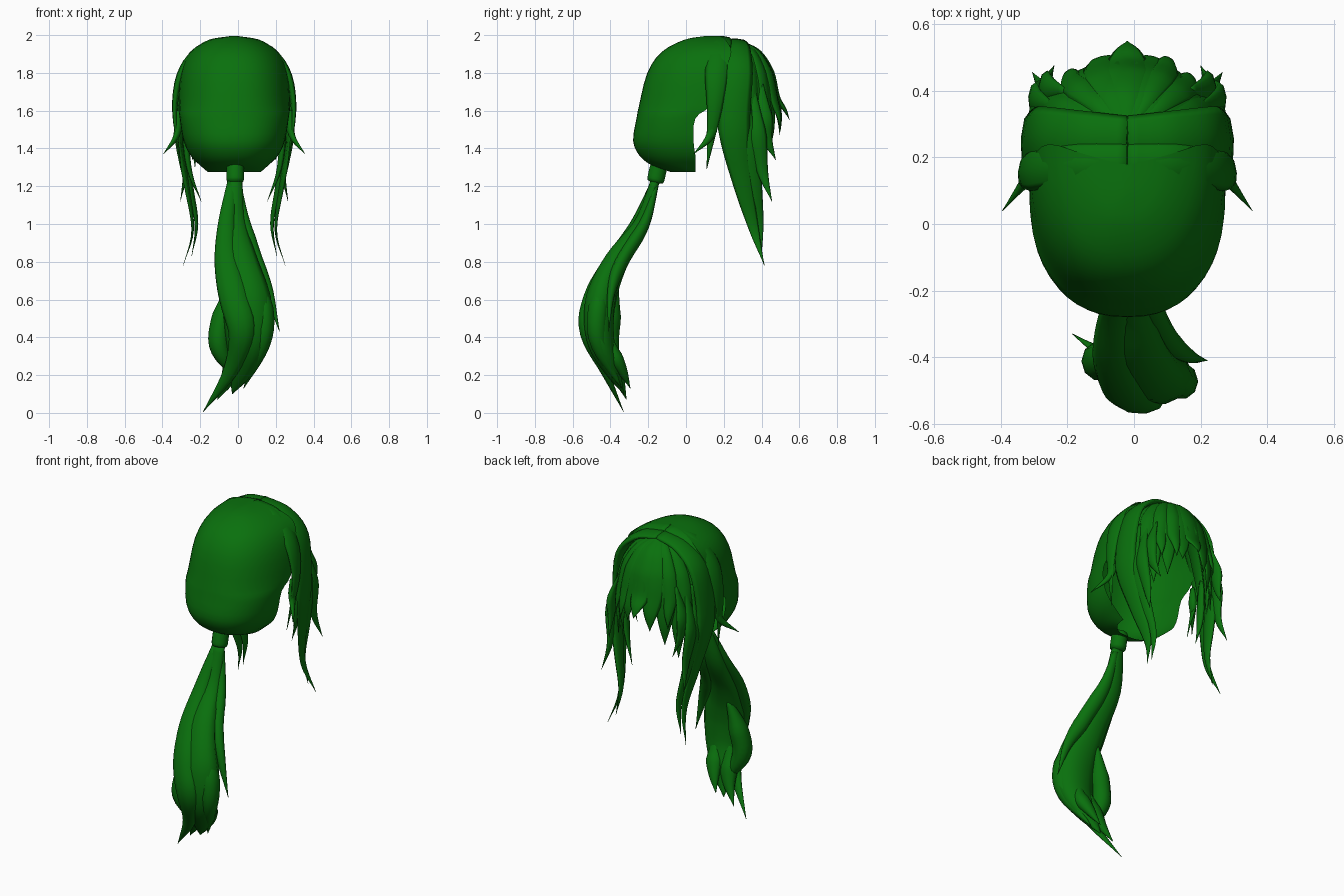
import bpy, bmesh, math
from mathutils import Vector

if "Cube" in bpy.data.objects:
    bpy.data.objects.remove(bpy.data.objects["Cube"])

CX = -0.02                                  # the hair sits slightly off centre
green = bpy.data.materials.new("hair_green")
green.diffuse_color = (0.003, 0.163, 0.004, 1)
green.use_nodes = True
green.node_tree.nodes["Principled BSDF"].inputs["Base Color"].default_value = green.diffuse_color


def finish(name, bm):
    mesh = bpy.data.meshes.new(name)
    bm.to_mesh(mesh)
    bm.free()
    mesh.materials.append(green)
    mesh.shade_smooth()
    ob = bpy.data.objects.new(name, mesh)
    bpy.context.collection.objects.link(ob)


def spline(keys, steps):
    """Catmull-Rom through tuples of any length."""
    ks = [Vector(k) for k in keys]
    ks = [2 * ks[0] - ks[1]] + ks + [2 * ks[-1] - ks[-2]]
    out = []
    for i in range(1, len(ks) - 2):
        a, b, c, d = ks[i - 1:i + 3]
        for s in range(steps):
            t = s / steps
            out.append(0.5 * (2 * b + (c - a) * t + (2 * a - 5 * b + 4 * c - d) * t * t
                              + (3 * b - a - 3 * c + d) * t ** 3))
    return out + [ks[-2]]


def strand(name, keys, width, thick, outward, root=.5, full=.35, taper=.55, power=1.2, sides=8):
    """Lock along keys: swells from root size to full, then tapers to a point."""
    pts = spline(keys, 5)
    last = len(pts) - 1
    bm = bmesh.new()
    rings = []
    for i, p in enumerate(pts):
        t = i / last
        size = min(1, root + (1 - root) * t / full)
        size *= 1 - max(0, (t - taper) / (1 - taper)) ** power
        w, h = max(width * size, .001), max(thick * size, .001)
        tangent = (pts[min(i + 1, last)] - pts[max(i - 1, 0)]).normalized()
        side = tangent.cross(outward(p)).normalized()
        normal = side.cross(tangent)
        rings.append([bm.verts.new(p + side * w * math.cos(a) + normal * h * math.sin(a))
                      for a in (math.tau * k / sides for k in range(sides))])
    for lo, hi in zip(rings, rings[1:]):
        for k in range(sides):
            n = (k + 1) % sides
            bm.faces.new((lo[k], lo[n], hi[n], hi[k]))
    bm.faces.new(rings[0])
    bm.faces.new(rings[-1])
    bmesh.ops.recalc_face_normals(bm, faces=bm.faces)
    finish(name, bm)


def head_out(p):
    return Vector((p.x - CX, (p.y - 0.13) * 0.8, max(p.z - 1.6, 0)))


def side_out(p):
    return Vector((p.x - CX, 0.02, max(p.z - 1.65, 0) * 1.2))


def back_out(p):
    return Vector((0, -1, -0.3))


# Combed-back cap, open at the face: z, half width, back y, front edge y
cap_rows = [(1.275, .14, -.08, .05), (1.31, .18, -.18, .05), (1.36, .23, -.245, .05),
            (1.44, .268, -.28, .04), (1.56, .288, -.262, .05), (1.63, .295, -.248, .13),
            (1.8, .283, -.205, .2), (1.91, .235, -.13, .24), (1.975, .13, -.01, .21),
            (1.995, .02, .1, .18)]
bm = bmesh.new()
grid = []
for z, hw, yb, yf in spline(cap_rows, 3):
    ring = []
    for k in range(25):
        a = math.pi * k / 24
        c, s = math.cos(a), max(math.sin(a), 0)
        ring.append(bm.verts.new((CX + hw * math.copysign(abs(c) ** .85, c),
                                  yf - (yf - yb) * s ** .88, z)))
    grid.append(ring)
for lo, hi in zip(grid, grid[1:]):
    for k in range(24):
        bm.faces.new((lo[k], hi[k], hi[k + 1], lo[k + 1]))
bm.faces.new(grid[-1][::-1])
finish("hair_cap", bm)


def bang(name, deg, tip, width, flick, lift):
    """Lock that follows the head from the parting, then hangs to its tip."""
    dx, dy = math.sin(math.radians(deg)), math.cos(math.radians(deg))
    keys = []
    for t in (6, 32, 55, 76):
        s, c = math.sin(math.radians(t)), math.cos(math.radians(t))
        keys.append((CX + .285 * lift * dx * s, .28 + (.335 * lift * dy - .13) * s, 1.58 + .385 * c))
    x, y, z = keys[-1]
    keys.append((x + dx * .012, y + dy * (.02 + flick * .4), z + (tip - z) * .55))
    keys.append((x + dx * flick * .5, y + dy * (.01 + flick), tip))
    strand(name, keys, width, .02, head_out, root=.3, full=.4)


# Bangs fanning evenly from the parting, with shorter flicked locks over them
tips = [1.36, 1.25, 1.3, 1.38, 1.47, 1.55, 1.5, 1.4, 1.34, 1.22, 1.38]
for i, tip in enumerate(tips):
    bang(f"bang_{i + 1}", (i - 5) * 15.5, tip, .072, .06 if i == 5 else .02 * (i % 2 == 0), 1)
for i, deg in enumerate((-52, -36, 24, 39, 54)):
    bang(f"top_bang_{i + 1}", deg, 1.5, .045, .035, 1.03)


def lock_pair(name, keys, width, **shape):
    """A side lock and its mirror image about the middle of the head."""
    for label, sign in (("right", 1), ("left", -1)):
        strand(f"{name}_{label}", [(CX + sign * (x - CX), y, z) for x, y, z in keys],
               width, .022, side_out, **shape)


# Bands over the crown that run down into the long locks at each side
lock_pair("crown_band", [(CX, .19, 1.977), (.13, .185, 1.945), (.25, .165, 1.82),
                         (.295, .15, 1.6), (.26, .11, 1.29)], .063, root=.9)
lock_pair("front_band", [(CX, .265, 1.967), (.13, .27, 1.93), (.245, .27, 1.8),
                         (.278, .255, 1.5), (.235, .30, 1.22), (.2, .36, .97),
                         (.25, .415, .78)], .085, root=.7, taper=.5, power=.9)
lock_pair("inner_lock", [(.225, .32, 1.74), (.262, .32, 1.5), (.215, .355, 1.2),
                         (.18, .385, 1.0), (.205, .40, .83)], .058, root=.2, taper=.35)
lock_pair("short_lock", [(.2, .35, 1.74), (.255, .375, 1.5), (.24, .405, 1.28),
                         (.265, .455, 1.12)], .048, root=.2, taper=.4)
lock_pair("cheek_wisp", [(.17, .4, 1.74), (.22, .41, 1.58), (.22, .425, 1.46),
                         (.2, .475, 1.34)], .048, root=.2, taper=.45)
lock_pair("thin_wisp", [(.25, .25, 1.6), (.22, .27, 1.3), (.155, .31, 1.12)],
          .04, root=.4, taper=.1)
lock_pair("ear_flick", [(.275, .14, 1.6), (.285, .13, 1.47), (.355, .04, 1.37)],
          .03, root=.5, taper=.3)

# Band that ties the ponytail
strand("hair_tie", [(-.015, -.135, 1.33), (-.015, -.15, 1.28), (-.015, -.165, 1.21)],
       .047, .047, back_out, root=.7, full=.15, taper=.75, power=5, sides=14)


def tail(name, keys, width, thick, **shape):
    strand("ponytail_" + name, keys, width, thick, back_out, sides=10, **shape)


# Ponytail: a thick S-shaped core with overlapping locks
tail("core", [(-.015, -.16, 1.24), (-.025, -.235, 1.0), (.005, -.37, .8), (.045, -.45, .6),
              (.055, -.455, .4), (.02, -.395, .24), (-.03, -.33, .1)],
     .13, .083, root=.28, full=.5, taper=.58, power=1.7)
tail("outer", [(-.03, -.17, 1.22), (-.06, -.27, 1.0), (-.06, -.40, .8), (-.02, -.5, .6),
               (.02, -.522, .42), (-.04, -.43, .22), (-.185, -.33, .005)],
     .078, .045, root=.35, full=.45, taper=.6, power=1.3)
tail("left_curl", [(-.03, -.37, .7), (-.08, -.40, .52), (-.1, -.41, .36), (-.03, -.37, .2)],
     .056, .06, root=.2, power=2.5)
tail("right_lock", [(.0, -.16, 1.2), (.03, -.22, 1.0), (.09, -.34, .8), (.16, -.395, .64),
                    (.22, -.41, .43)], .045, .035, root=.4)
tail("right_curve", [(.08, -.42, .75), (.135, -.465, .56), (.125, -.46, .36), (.03, -.34, .13)],
     .053, .055, root=.3, taper=.5, power=1.6)
tail("tip", [(.0, -.44, .46), (-.02, -.40, .3), (-.05, -.355, .18), (-.11, -.315, .07)],
     .055, .045, root=.3, full=.4, taper=.45)
tail("end_wisp", [(.07, -.43, .46), (.07, -.385, .32), (.04, -.335, .22), (.0, -.295, .13)],
     .05, .04, root=.3, full=.4, taper=.45)
